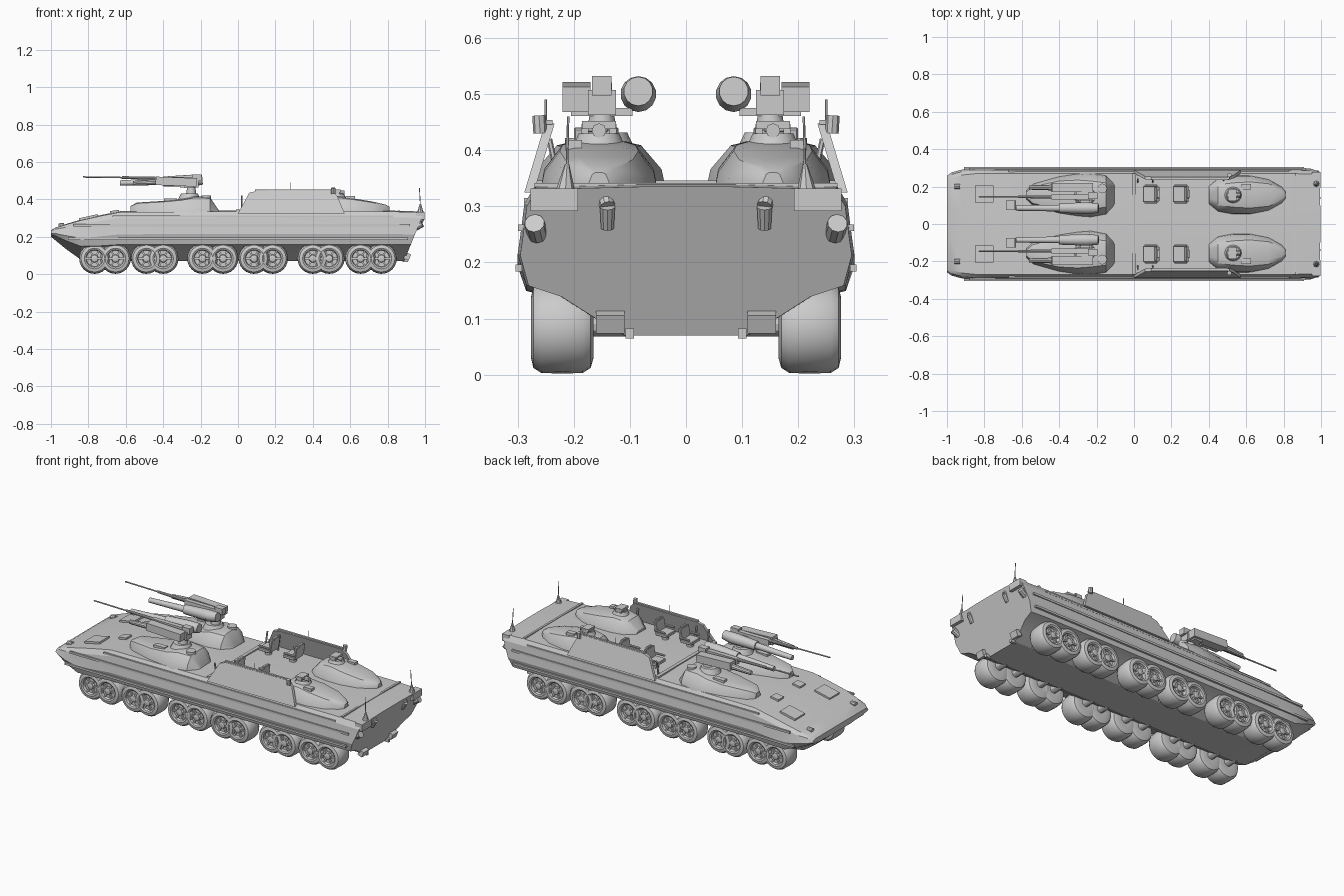
import bpy, bmesh, math
from mathutils import Vector, Matrix


# ---------- helpers ----------
def finish(name, bm, mirror=True, angle=30):
    bmesh.ops.recalc_face_normals(bm, faces=bm.faces)
    me = bpy.data.meshes.new(name)
    bm.to_mesh(me)
    bm.free()
    ob = bpy.data.objects.new(name, me)
    bpy.context.collection.objects.link(ob)
    bpy.ops.object.select_all(action='DESELECT')
    ob.select_set(True)
    bpy.context.view_layer.objects.active = ob
    bpy.ops.object.shade_smooth_by_angle(angle=math.radians(angle))
    if mirror:
        ob.modifiers.new("mirror", 'MIRROR').use_axis = (False, True, False)
        ob.modifiers["mirror"].use_mirror_merge = False
    return ob


def box(bm, c, s, rot=0.0, axis='Y'):
    m = Matrix.Translation(c) @ Matrix.Rotation(rot, 4, axis) @ Matrix.Diagonal((*s, 1))
    bmesh.ops.create_cube(bm, size=1, matrix=m)


def rod(bm, a, b, r1, r2=None, n=12):
    a, b = Vector(a), Vector(b)
    d = b - a
    m = Matrix.Translation((a + b) / 2) @ d.to_track_quat('Z', 'Y').to_matrix().to_4x4()
    bmesh.ops.create_cone(bm, cap_ends=True, segments=n, radius1=r1,
                          radius2=r1 if r2 is None else r2, depth=d.length, matrix=m)


def loft(bm, rings):
    rows = [[bm.verts.new(p) for p in r] for r in rings]
    n = len(rows[0])
    for a, b in zip(rows, rows[1:]):
        for i in range(n):
            bm.faces.new((a[i], a[(i + 1) % n], b[(i + 1) % n], b[i]))
    bm.faces.new(rows[0])
    bm.faces.new(rows[-1])


def lathe_y(bm, profile, cx, cz, n=24):
    loft(bm, [[(cx + r * math.cos(t), y, cz + r * math.sin(t))
               for t in (2 * math.pi * k / n for k in range(n))] for r, y in profile])


# ---------- hull: one cross-section carried along the length ----------
SECTION = [(.11, .07), (.17, .105), (.225, .14), (.285, .16), (.30, .215),
           (.295, .25), (.288, .305), (.27, .335), (.08, .34)]


def hull_ring(x, zb, zt, w, rear=False):
    half = []
    for y, z in SECTION:
        zz = zb + (z - .07) / .27 * (zt - zb)
        half.append((x + (z - .07) * .4 if rear else x, y * w, zz))
    return half + [(px, -py, pz) for px, py, pz in reversed(half)]


bm = bmesh.new()
loft(bm, [hull_ring(*a) for a in (
    (-1.0, .20, .235, .86), (-.975, .18, .25, .92), (-.92, .135, .268, .97),
    (-.84, .078, .292, 1), (-.74, .07, .315, 1), (-.63, .07, .337, 1),
    (0, .07, .34, 1), (.82, .07, .34, 1))] + [hull_ring(.888, .07, .335, .985, True)])
finish("hull", bm, mirror=False, angle=20)

# side rails and mudguard lips
bm = bmesh.new()
box(bm, (.0, .298, .19), (1.82, .012, .012))
box(bm, (.02, .294, .262), (1.80, .010, .012))
box(bm, (.08, .284, .31), (1.5, .010, .010))
finish("side_rail", bm)

# ---------- wheels and axles ----------
TYRE = [(.03, .166), (.055, .165), (.072, .170), (.081, .184), (.082, .22), (.081, .258),
        (.072, .272), (.055, .276), (.047, .272), (.043, .258), (.022, .258), (.018, .272), (.008, .275)]
for i, x in enumerate((-.767, -.655, -.49, -.40, -.19, -.08, .085, .185, .40, .488, .655, .767)):
    bm = bmesh.new()
    lathe_y(bm, TYRE, x, .084)
    for k in range(6):
        t = k * math.pi / 3
        box(bm, (x + .032 * math.cos(t), .262, .084 + .032 * math.sin(t)), (.026, .012, .009), -t)
    finish("wheel_%d" % (i + 1), bm, angle=40)
    bm = bmesh.new()
    rod(bm, (x, .10, .09), (x, .19, .09), .022)
    rod(bm, (x, .14, .09), (x, .15, .17), .013, n=8)
    finish("axle_%d" % (i + 1), bm)


# ---------- teardrop turret fairings ----------
def fairing(name, stations, yc):
    bm = bmesh.new()
    rings = []
    for x, wb, wt, z in stations:
        zl = .325
        sec = [(-wb, zl), (-wb * .93, zl + (z - zl) * .45), (-wt, zl + (z - zl) * .92), (-wt * .6, z),
               (wt * .6, z), (wt, zl + (z - zl) * .92), (wb * .93, zl + (z - zl) * .45), (wb, zl)]
        rings.append([(x, yc + y, zz) for y, zz in sec])
    loft(bm, rings)
    finish(name, bm, angle=35)


fairing("front_turret", [(-.575, .025, .015, .365), (-.54, .06, .045, .383), (-.40, .10, .075, .392),
                         (-.30, .115, .08, .402), (-.23, .12, .075, .416), (-.15, .105, .065, .412),
                         (-.105, .06, .04, .345)], .155)
fairing("rear_turret", [(.40, .05, .03, .35), (.45, .09, .055, .405), (.53, .105, .065, .417),
                        (.62, .105, .07, .405), (.72, .085, .06, .388), (.79, .045, .03, .372),
                        (.81, .02, .012, .36)], .155)

# turret rings, hatches and sights
bm = bmesh.new()
rod(bm, (-.26, .15, .40), (-.26, .15, .432), .06, .045, 16)
rod(bm, (.53, .155, .40), (.53, .155, .43), .05, .036, 16)
rod(bm, (-.17, .19, .40), (-.17, .19, .422), .026, n=12)
box(bm, (-.36, .20, .395), (.07, .03, .02))
box(bm, (.60, .20, .408), (.05, .03, .02))
finish("turret_hatch", bm)

bm = bmesh.new()
for dy in (-.025, .025):
    box(bm, (.525, .155 + dy, .432), (.035, .012, .03))
box(bm, (.525, .155, .445), (.045, .06, .014))
rod(bm, (.50, .155, .435), (.57, .155, .435), .013, n=8)
finish("rear_sight", bm)

# ---------- front weapon stations ----------
bm = bmesh.new()
rod(bm, (-.25, .15, .425), (-.25, .15, .475), .028, .02, 12)
box(bm, (-.26, .15, .485), (.10, .05, .045))
box(bm, (-.22, .15, .515), (.05, .035, .035))
box(bm, (-.26, .15, .468), (.05, .11, .014))
finish("weapon_mount", bm)

bm = bmesh.new()
box(bm, (-.33, .145, .505), (.22, .026, .032))
rod(bm, (-.44, .145, .514), (-.62, .145, .517), .009, .007, 10)
rod(bm, (-.62, .145, .517), (-.83, .145, .52), .004, n=8)
finish("gun", bm)

bm = bmesh.new()
rod(bm, (-.19, .085, .505), (-.25, .085, .50), .026, .032, 14)
rod(bm, (-.25, .085, .50), (-.40, .085, .496), .032, .026, 14)
rod(bm, (-.40, .085, .496), (-.63, .085, .488), .018, .014, 12)
finish("launch_tube", bm)

bm = bmesh.new()
box(bm, (-.33, .195, .495), (.22, .05, .045), .04)
rod(bm, (-.44, .195, .492), (-.56, .195, .487), .016, .012, 10)
finish("ammo_box", bm)

# ---------- open crew bay: leaning armour panels and seats ----------
bm = bmesh.new()
panel = [(0, .325), (.06, .435), (.10, .446), (.50, .448), (.53, .42), (.57, .325)]
lean = lambda z: .284 - (z - .325) * .30
loft(bm, [[(x, lean(z) + o, z) for x, z in panel] for o in (-.013, .004)])
finish("armour_panel", bm)

bm = bmesh.new()
for x in (.02, .10, .48):
    rod(bm, (x, .225, .335), (x, lean(.42) - .012, .42), .005, n=6)
box(bm, (.30, .244, .45), (.42, .012, .008))
rod(bm, (.51, .26, .43), (.51, .262, .462), .012, n=8)
rod(bm, (.28, .25, .44), (.28, .25, .49), .002, n=6)
finish("panel_strut", bm)

for i, x in enumerate((.085, .245)):
    bm = bmesh.new()
    rod(bm, (x, .16, .335), (x, .16, .365), .02, n=10)
    box(bm, (x, .16, .372), (.075, .085, .018))
    box(bm, (x + .038, .16, .408), (.016, .08, .065), .15)
    box(bm, (x + .044, .16, .44), (.016, .045, .016), .15)
    for dy in (-.045, .045):
        box(bm, (x + .005, .16 + dy, .393), (.07, .01, .012))
    bmesh.ops.bevel(bm, geom=list(bm.edges), offset=.003, segments=1, affect='EDGES')
    finish("seat_%d" % (i + 1), bm)

# sill across the bay front and the rear deck edge
bm = bmesh.new()
box(bm, (.0, 0, .341), (.02, .54, .01))
box(bm, (.86, 0, .338), (.012, .54, .008))
finish("deck_sill", bm, mirror=False)

# ---------- stern fittings ----------
bm = bmesh.new()
box(bm, (.975, .235, .312), (.045, .085, .04))
rod(bm, (.95, .265, .25), (.985, .27, .27), .018, n=10)
finish("tail_light", bm)

bm = bmesh.new()
rod(bm, (.97, .145, .32), (.985, .14, .30), .014, n=10)
rod(bm, (.985, .14, .30), (.965, .14, .262), .014, .012, 10)
finish("exhaust_pipe", bm)

bm = bmesh.new()
rod(bm, (.975, .215, .325), (.975, .212, .375), .018, .004, 8)
rod(bm, (.975, .212, .37), (.97, .21, .46), .0022, n=6)
finish("antenna", bm)

bm = bmesh.new()
box(bm, (.905, .135, .095), (.03, .05, .035), .38)
box(bm, (.895, .10, .073), (.03, .015, .018))
finish("tow_hook", bm)

# ---------- bow fittings ----------
bm = bmesh.new()
box(bm, (-.985, .17, .218), (.03, .09, .028))
rod(bm, (-.93, .2, .26), (-.96, .2, .258), .014, n=10)
finish("headlight", bm)

bm = bmesh.new()
box(bm, (-.80, .16, .304), (.10, .09, .012), -.22)
box(bm, (-.66, .10, .335), (.05, .05, .012), -.15)
finish("driver_hatch", bm)
